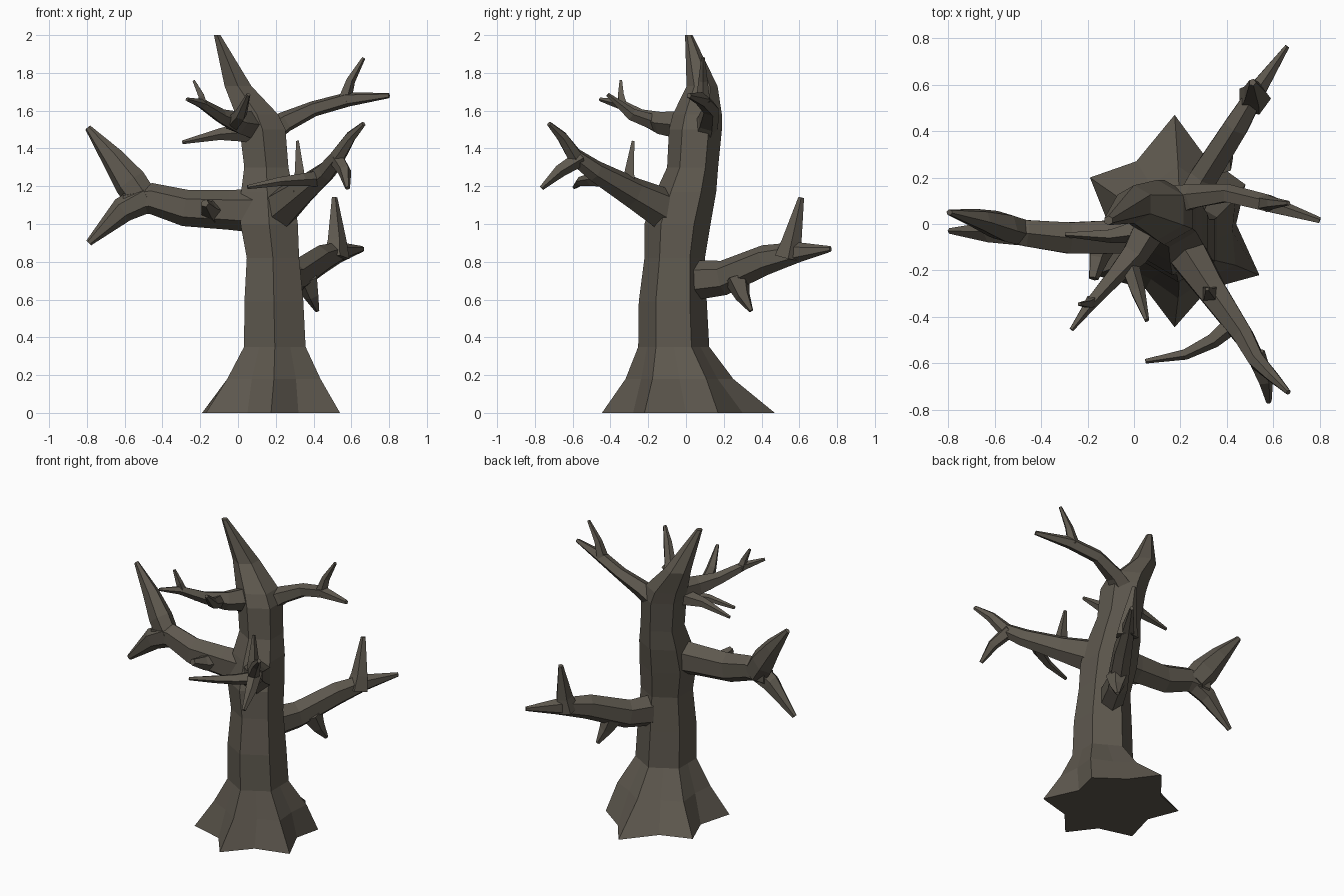
import bpy, bmesh, math
from mathutils import Vector

bark = bpy.data.materials.new("grey_brown_bark")
bark.diffuse_color = (0.112, 0.098, 0.077, 1)


def skin(name, rings):
    """Bridge a list of equal rings of points into a closed flat-shaded tube."""
    bm = bmesh.new()
    loops = [[bm.verts.new(p) for p in ring] for ring in rings]
    n = len(loops[0])
    for a, b in zip(loops, loops[1:]):
        for i in range(n):
            j = (i + 1) % n
            bm.faces.new((a[i], a[j], b[j], b[i]))
    bm.faces.new(loops[0][::-1])
    bm.faces.new(loops[-1])
    bmesh.ops.recalc_face_normals(bm, faces=bm.faces)
    me = bpy.data.meshes.new(name)
    bm.to_mesh(me)
    bm.free()
    me.materials.append(bark)
    ob = bpy.data.objects.new(name, me)
    bpy.context.collection.objects.link(ob)


def branch(name, path, sides=5, squash=1.0):
    """Tapered limb through (x, y, z, radius) stations."""
    pts = [Vector(p[:3]) for p in path]
    ref = Vector((0, 0, 1))
    d = (pts[-1] - pts[0]).normalized()
    if abs(d.z) > 0.85:
        ref = Vector((0, 1, 0))
    rings = []
    for i, p in enumerate(pts):
        t = Vector()
        if i > 0:
            t += (p - pts[i - 1]).normalized()
        if i < len(pts) - 1:
            t += (pts[i + 1] - p).normalized()
        side = t.normalized().cross(ref).normalized()
        up = side.cross(t.normalized())
        r = path[i][3]
        ang = [2 * math.pi * (k + 0.5) / sides for k in range(sides)]
        rings.append([p + side * r * squash * math.cos(a) + up * r * math.sin(a) for a in ang])
    skin(name, rings)


# Trunk: hexagonal rings (x, y, z, radius) above a six-pointed root flare
def hex_ring(x, y, z, r, valley=0.866):
    out = []
    for k in range(12):
        a = math.radians(90 + 30 * k)
        q = r if k % 2 == 0 else r * valley
        out.append((x + q * math.cos(a), y + q * math.sin(a), z))
    return out


root_outline = [(0.175, 0.47), (0.01, 0.27), (-0.19, 0.20), (-0.11, 0.0), (-0.17, -0.22), (0.05, -0.28),
                (0.175, -0.445), (0.32, -0.28), (0.54, -0.22), (0.44, 0.0), (0.48, 0.17), (0.30, 0.30)]
trunk = [[(x, y, 0) for x, y in root_outline]]
trunk.append(hex_ring(0.19, -0.035, 0.18, 0.285, 0.82))
for x, y, z, r in [(0.195, -0.065, 0.35, 0.188), (0.19, -0.07, 0.59, 0.180), (0.185, -0.06, 0.82, 0.160),
                   (0.165, -0.045, 1.00, 0.175), (0.155, 0.0, 1.17, 0.160), (0.15, 0.035, 1.30, 0.135),
                   (0.13, 0.05, 1.50, 0.140), (0.10, 0.06, 1.58, 0.130), (0.0, 0.085, 1.73, 0.082),
                   (-0.11, 0.015, 2.0, 0.020)]:
    trunk.append(hex_ring(x, y, z, r))
skin("trunk", trunk)

# Left limb with its fork and stub
branch("left_limb", [(0.08, -0.05, 1.07, 0.115), (-0.05, -0.055, 1.075, 0.105), (-0.28, -0.06, 1.085, 0.097),
                     (-0.46, -0.04, 1.135, 0.082), (-0.60, -0.02, 1.12, 0.06)], 6, 0.8)
branch("left_limb_upper_prong", [(-0.50, -0.03, 1.12, 0.085), (-0.57, -0.01, 1.22, 0.09),
                                 (-0.665, 0.02, 1.35, 0.062), (-0.795, 0.05, 1.51, 0.017)], 6, 0.75)
branch("left_limb_lower_prong", [(-0.48, -0.04, 1.14, 0.08), (-0.61, -0.035, 1.075, 0.068),
                                 (-0.79, -0.03, 0.90, 0.018)], 6, 0.75)
branch("left_limb_stub", [(-0.14, -0.09, 1.07, 0.065), (-0.155, -0.15, 1.08, 0.045),
                          (-0.175, -0.235, 1.11, 0.022)], 5)

# Lower limb reaching to the back right
branch("back_limb", [(0.20, 0.0, 0.70, 0.11), (0.30, 0.20, 0.715, 0.092), (0.44, 0.42, 0.81, 0.08),
                     (0.54, 0.59, 0.85, 0.055), (0.66, 0.765, 0.868, 0.015)], 6, 0.75)
branch("back_limb_upper_prong", [(0.515, 0.54, 0.82, 0.075), (0.52, 0.56, 0.91, 0.055),
                                 (0.51, 0.61, 1.14, 0.016)], 5)
branch("back_limb_lower_twig", [(0.36, 0.27, 0.71, 0.07), (0.39, 0.30, 0.62, 0.042),
                                (0.42, 0.345, 0.54, 0.012)], 5)

# Upper limb reaching to the right
branch("upper_right_limb", [(0.12, 0.08, 1.45, 0.08), (0.25, 0.115, 1.54, 0.058), (0.40, 0.13, 1.61, 0.043),
                            (0.58, 0.085, 1.66, 0.040), (0.80, 0.015, 1.68, 0.014)], 5)
branch("upper_right_prong", [(0.56, 0.09, 1.65, 0.04), (0.595, 0.09, 1.76, 0.026),
                             (0.665, 0.09, 1.88, 0.010)], 5)

# Limb reaching to the front right, with fork and twigs
branch("front_limb", [(0.20, -0.08, 1.06, 0.12), (0.33, -0.28, 1.165, 0.083), (0.47, -0.48, 1.28, 0.058),
                      (0.53, -0.59, 1.36, 0.046), (0.595, -0.655, 1.46, 0.033), (0.665, -0.725, 1.53, 0.014)], 6, 0.85)
branch("front_limb_lower_prong", [(0.52, -0.56, 1.35, 0.045), (0.565, -0.67, 1.28, 0.036),
                                  (0.58, -0.765, 1.19, 0.013)], 5)
branch("front_limb_upright_twig", [(0.33, -0.30, 1.17, 0.05), (0.325, -0.30, 1.28, 0.034),
                                   (0.315, -0.28, 1.44, 0.010)], 4)
branch("front_limb_side_twig", [(0.42, -0.43, 1.24, 0.045), (0.34, -0.50, 1.235, 0.035),
                                (0.22, -0.56, 1.225, 0.025), (0.05, -0.59, 1.195, 0.011)], 5)

# Small upper limb reaching to the front left
branch("upper_front_limb", [(0.09, 0.03, 1.52, 0.085), (0.0, -0.13, 1.535, 0.062), (-0.09, -0.23, 1.57, 0.040),
                            (-0.19, -0.345, 1.635, 0.028), (-0.27, -0.455, 1.66, 0.010)], 5)
branch("upper_front_prong", [(-0.18, -0.33, 1.62, 0.028), (-0.195, -0.345, 1.68, 0.022),
                             (-0.235, -0.345, 1.76, 0.009)], 4)
branch("upper_front_right_twig", [(-0.03, -0.15, 1.53, 0.045), (0.015, -0.29, 1.58, 0.034),
                                  (0.055, -0.415, 1.685, 0.011)], 5)
branch("upper_left_twig", [(0.06, -0.02, 1.49, 0.06), (-0.10, -0.05, 1.475, 0.032),
                           (-0.295, -0.045, 1.432, 0.010)], 5)
